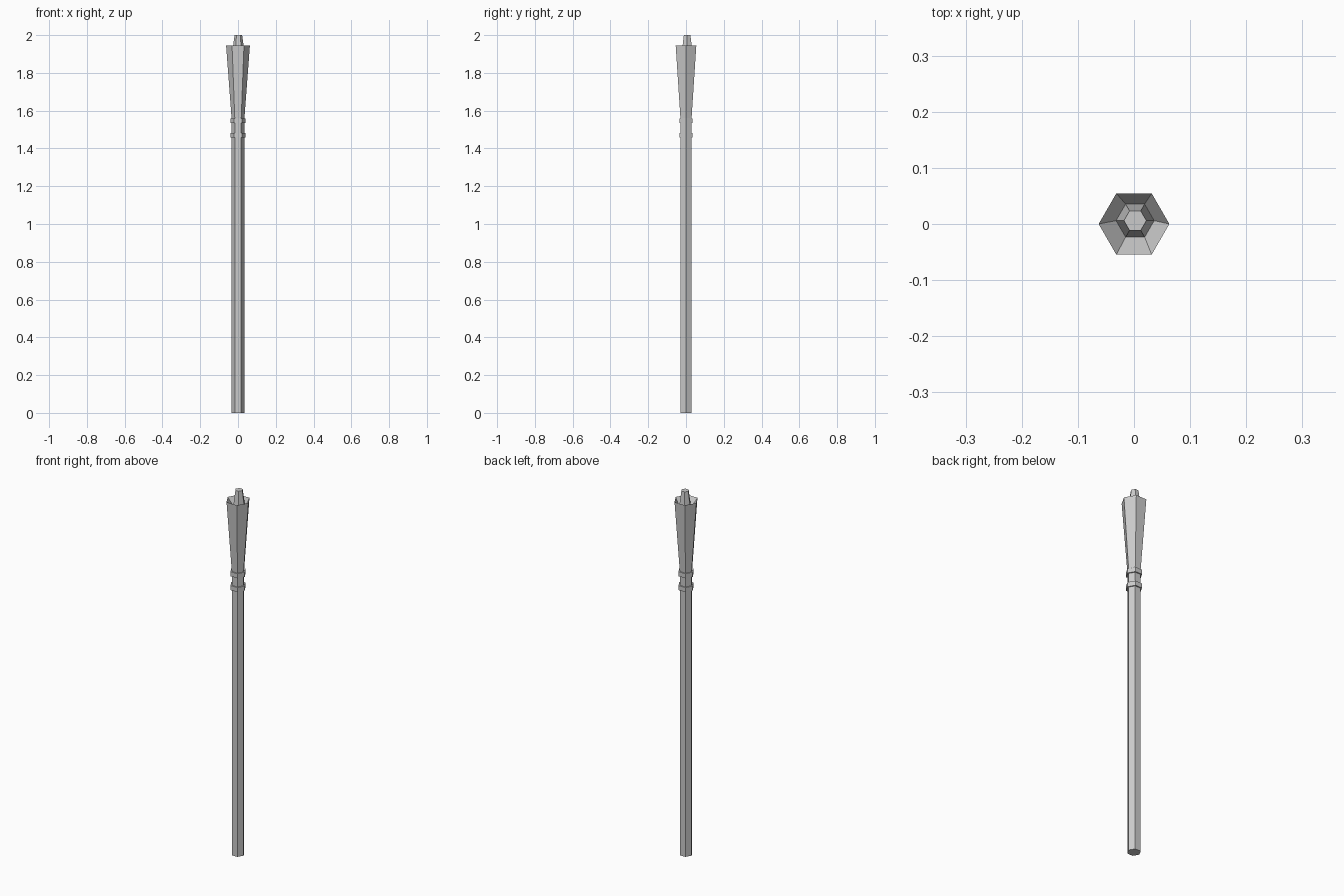
import bpy, bmesh
from math import cos, sin, pi

if "Cube" in bpy.data.objects:
    bpy.data.objects.remove(bpy.data.objects["Cube"])


def hex_loft(name, rings, cap_top=True, cap_bottom=True):
    """Loft six-sided rings given as (radius, z, x offset, y offset)."""
    bm = bmesh.new()
    loops = [[bm.verts.new((x + r * cos(i * pi / 3), y + r * sin(i * pi / 3), z))
              for i in range(6)] for r, z, x, y in rings]
    for a, b in zip(loops, loops[1:]):
        for i in range(6):
            j = (i + 1) % 6
            bm.faces.new((a[i], a[j], b[j], b[i]))
    if cap_bottom:
        bm.faces.new(loops[0][::-1])
    if cap_top:
        bm.faces.new(loops[-1])
    mesh = bpy.data.meshes.new(name)
    bm.to_mesh(mesh)
    bm.free()
    obj = bpy.data.objects.new(name, mesh)
    bpy.context.collection.objects.link(obj)
    return obj


# Long straight handle
hex_loft("handle", [(0.034, 0, 0, 0), (0.034, 1.56, 0, 0)])

# Two thin binding collars below the head
for label, z in (("lower", 1.458), ("upper", 1.534)):
    hex_loft(label + "_collar", [(0.041, z, 0, 0), (0.041, z + 0.025, 0, 0)])

# Flared head with recessed top, rising into the slightly off-centre wick
hex_loft("flared_head_and_wick", [
    (0.034, 1.56, 0, 0),
    (0.063, 1.945, 0, 0),
    (0.034, 1.90, 0.002, 0.006),
    (0.020, 2.0, 0.002, 0.006),
], cap_bottom=False)
